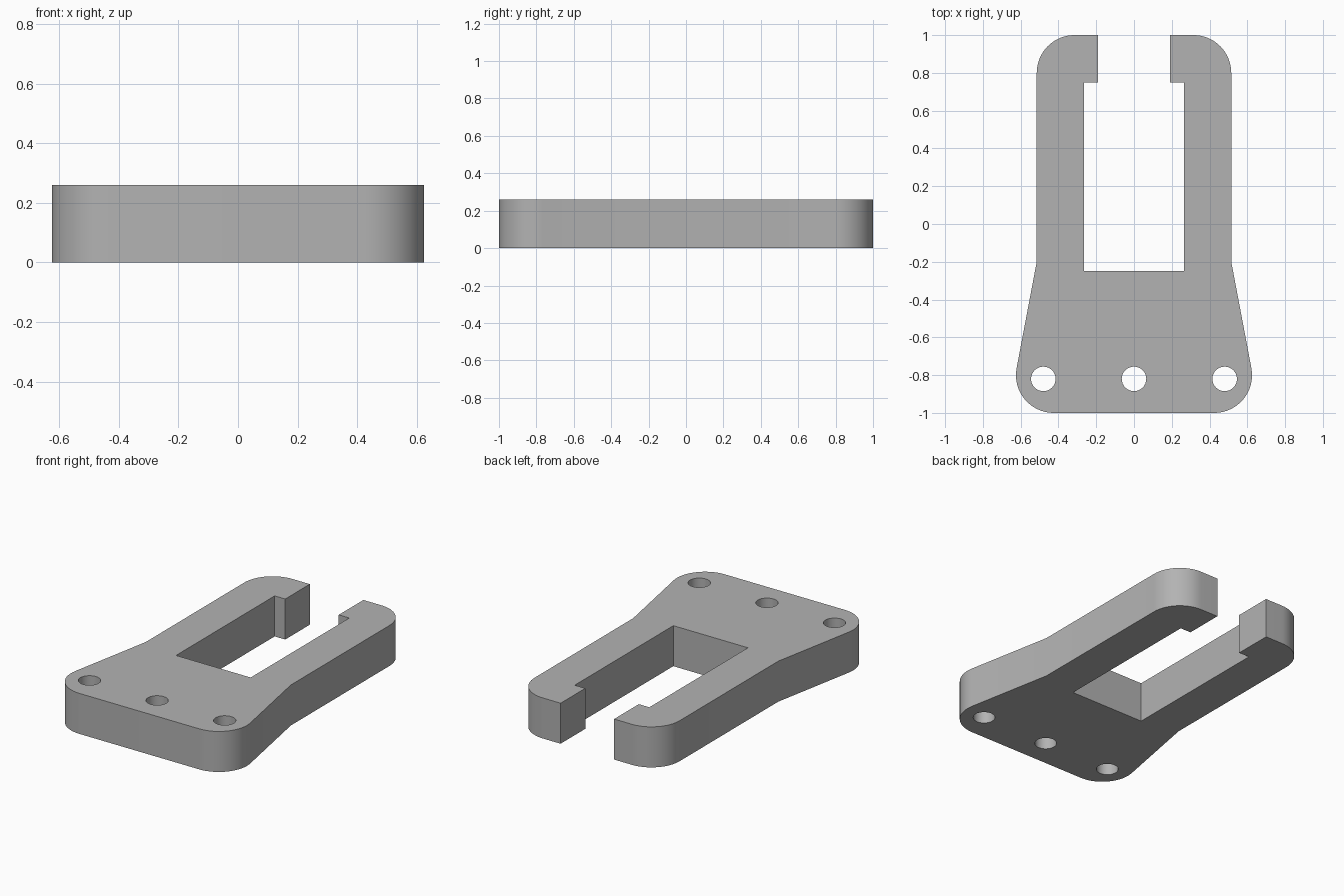
import bpy, bmesh
from math import cos, sin, radians, pi

cube = bpy.data.objects.get("Cube")
if cube:
    bpy.data.objects.remove(cube, do_unlink=True)

HEIGHT = 0.26
CORNER = 0.2


def arc(cx, cy, r, start, end, steps):
    """Points along an arc, angles in degrees."""
    angles = [radians(start + (end - start) * i / steps) for i in range(steps + 1)]
    return [(cx + r * cos(a), cy + r * sin(a)) for a in angles]


def add_loop(bm, points):
    verts = [bm.verts.new((x, y, 0)) for x, y in points]
    return [bm.edges.new((v, verts[i - 1])) for i, v in enumerate(verts)]


# Left half of the outline, from the front edge round to the window
half = arc(0.425, -0.8, CORNER, -90, 10, 16)        # wide foot corner
half += [(0.515, -0.2)]                             # taper into the arm
half += arc(0.315, 0.8, CORNER, 0, 90, 16)          # rounded arm tip
half += [(0.19, 1), (0.19, 0.75), (0.265, 0.75), (0.265, -0.25)]  # lip and window
outline = half + [(-x, y) for x, y in reversed(half)]

# Fill the outline around the three bolt holes, then extrude
bm = bmesh.new()
edges = add_loop(bm, outline)
for x in (-0.48, 0, 0.48):
    edges += add_loop(bm, arc(x, -0.82, 0.065, 0, 360, 32)[:-1])
bmesh.ops.triangle_fill(bm, edges=edges, use_beauty=True, normal=(0, 0, 1))
top = bmesh.ops.extrude_face_region(bm, geom=bm.faces[:])["geom"]
bmesh.ops.translate(bm, vec=(0, 0, HEIGHT),
                    verts=[g for g in top if isinstance(g, bmesh.types.BMVert)])
bmesh.ops.recalc_face_normals(bm, faces=bm.faces[:])

mesh = bpy.data.meshes.new("slotted_bracket")
bm.to_mesh(mesh)
bm.free()
bracket = bpy.data.objects.new("slotted_bracket", mesh)
bpy.context.collection.objects.link(bracket)

# Plain grey finish
grey = bpy.data.materials.new("grey")
grey.use_nodes = True
colour = (0.45, 0.45, 0.45, 1)
grey.diffuse_color = colour
grey.node_tree.nodes["Principled BSDF"].inputs["Base Color"].default_value = colour
mesh.materials.append(grey)

# Smooth the curved walls, keep the rims and flat corners sharp
bpy.context.view_layer.objects.active = bracket
bracket.select_set(True)
bpy.ops.object.shade_smooth_by_angle(angle=pi / 6)
